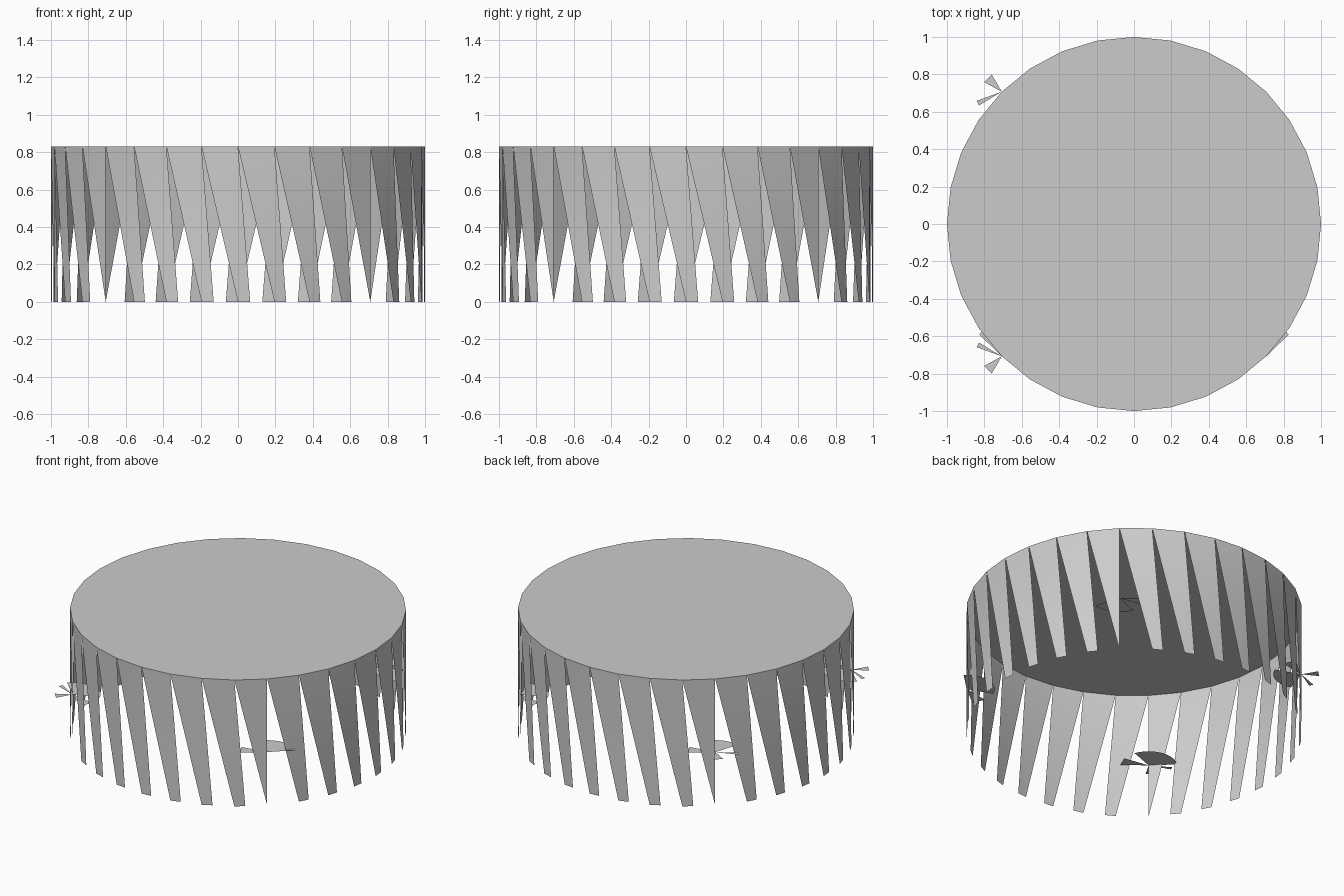
import bpy
import bmesh
from math import cos, sin, pi, radians
from mathutils import Vector

old = bpy.data.objects.get("Cube")
if old:
    bpy.data.objects.remove(old, do_unlink=True)

SIDES = 32
HEIGHT = 0.83
FAN_Z = 0.35
FAN_R = 0.168

grey = bpy.data.materials.new("plain grey")
grey.use_nodes = True
colour = (0.6, 0.6, 0.6, 1)
grey.diffuse_color = colour
grey.node_tree.nodes["Principled BSDF"].inputs["Base Color"].default_value = colour


def finish(bm, name, smooth=False):
    mesh = bpy.data.meshes.new(name)
    bm.to_mesh(mesh)
    bm.free()
    mesh.materials.append(grey)
    obj = bpy.data.objects.new(name, mesh)
    bpy.context.collection.objects.link(obj)
    if smooth:
        bpy.ops.object.select_all(action="DESELECT")
        obj.select_set(True)
        bpy.context.view_layer.objects.active = obj
        bpy.ops.object.shade_smooth_by_angle(angle=radians(30))
    return obj


def ring(bm, z):
    step = 2 * pi / SIDES
    return [bm.verts.new((cos(i * step), sin(i * step), z)) for i in range(SIDES)]


# Round top and the tapered strips hanging from its rim
bm = bmesh.new()
top = ring(bm, HEIGHT)
foot = ring(bm, 0)
bm.faces.new(top)
for i in range(SIDES):
    j = (i + 1) % SIDES
    k = (i + 2) % SIDES
    bm.faces.new((top[i], foot[j], top[j]))
    # The four diagonal strips end in a point; the rest have a blunt foot
    if j % 8 != 4:
        heel = bm.verts.new(foot[j].co.lerp(foot[k].co, 1 / 3))
        bm.faces.new((top[j], foot[j], heel))
finish(bm, "round_top_with_strips", smooth=True)


# Flat broken fans, one at each diagonal strip
def add_fan(name, sx, sy):
    bm = bmesh.new()
    centre = Vector((sx * cos(pi / 4), sy * sin(pi / 4), FAN_Z))

    def petal(start, end, radius, steps=1):
        pts = [centre]
        for n in range(steps + 1):
            a = radians(start + (end - start) * n / steps)
            pts.append(centre + Vector((-sx * cos(a), -sy * sin(a), 0)) * radius)
        face = bm.faces.new([bm.verts.new(p) for p in pts])
        face.normal_update()
        if face.normal.z < 0:
            face.normal_flip()

    petal(-38, -10, FAN_R)
    petal(20, 136 if sy < 0 else 108, FAN_R, 10)
    # Small outward petals on one side only
    if sx < 0:
        petal(149, 160, 0.142)
        petal(209, 240, 0.107)
    finish(bm, name)


for sx, side in ((1, "left"), (-1, "right")):
    for sy, end in ((-1, "front"), (1, "back")):
        add_fan(f"{end}_{side}_fan", sx, sy)
